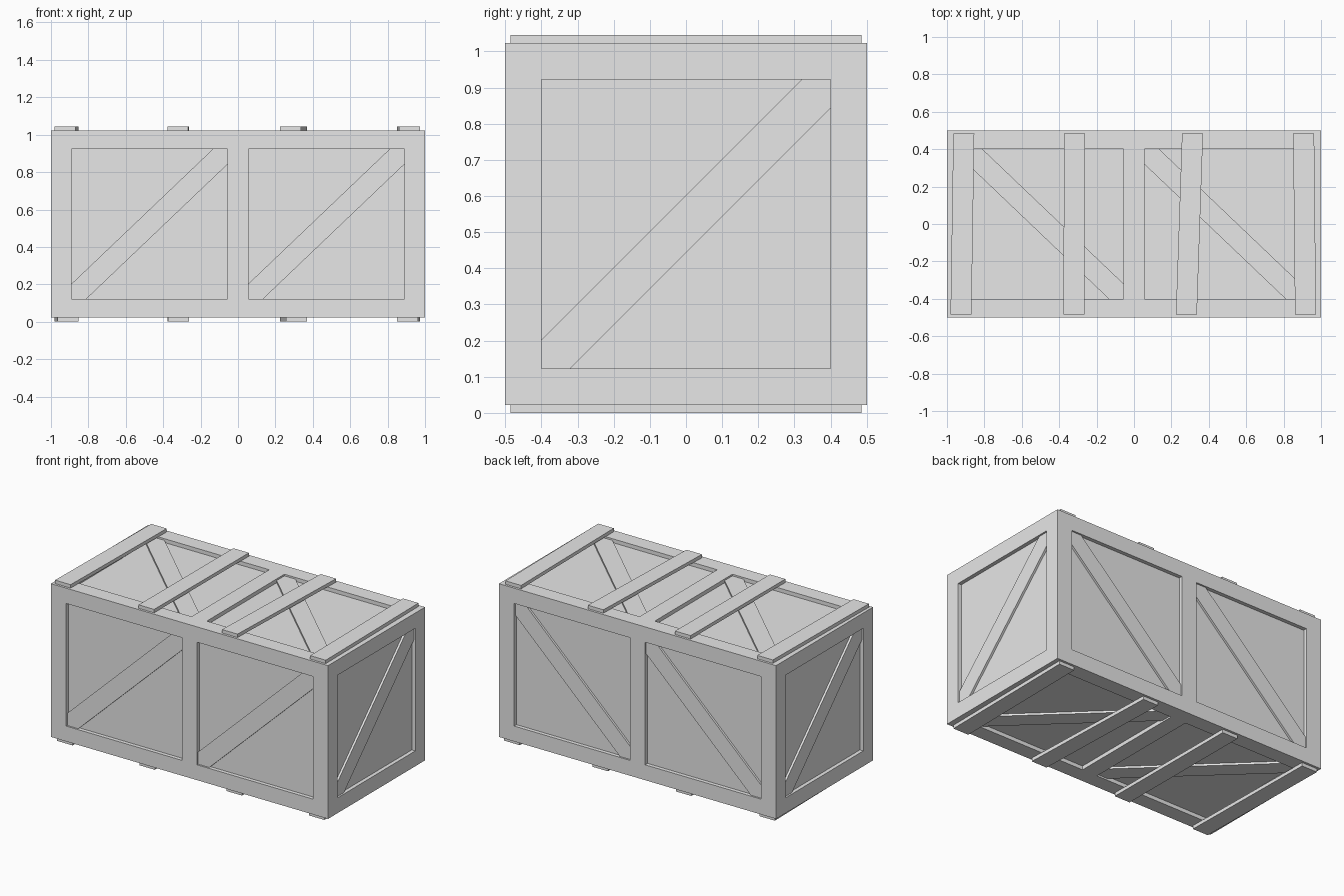
import bpy
import bmesh
from mathutils import Vector

cube = bpy.data.objects.get("Cube")
if cube:
    bpy.data.objects.remove(cube, do_unlink=True)

BASE, TOP = 0.0225, 1.0225        # crate body floor and lid heights
MID = (BASE + TOP) / 2
RECESS = 0.025                    # depth of the panels behind the frame
BRACE = 0.014                     # brace thickness above the panel
X, Y, Z = Vector((1, 0, 0)), Vector((0, 1, 0)), Vector((0, 0, 1))

grey = bpy.data.materials.new("plain grey")
grey.use_nodes = True
grey.diffuse_color = (0.8, 0.8, 0.8, 1)
grey.node_tree.nodes["Principled BSDF"].inputs["Base Color"].default_value = (0.8, 0.8, 0.8, 1)


def finish(name, bm):
    bmesh.ops.recalc_face_normals(bm, faces=bm.faces)
    mesh = bpy.data.meshes.new(name)
    bm.to_mesh(mesh)
    bm.free()
    mesh.materials.append(grey)
    obj = bpy.data.objects.new(name, mesh)
    bpy.context.scene.collection.objects.link(obj)
    return obj


def prism(name, outline, offset):
    """Extrude a flat outline of 3D points along offset."""
    bm = bmesh.new()
    face = bm.faces.new([bm.verts.new(p) for p in outline])
    new = bmesh.ops.extrude_face_region(bm, geom=[face], use_keep_orig=True)["geom"]
    verts = [v for v in new if isinstance(v, bmesh.types.BMVert)]
    bmesh.ops.translate(bm, verts=verts, vec=offset)
    return finish(name, bm)


# Crate body: box cut along the frame lines, openings pushed inwards
bm = bmesh.new()
bmesh.ops.create_cube(bm, size=1)
bmesh.ops.scale(bm, vec=(2, 1, 1), verts=bm.verts)
bmesh.ops.translate(bm, vec=Z * MID, verts=bm.verts)
cuts = [(X, x) for x in (-0.89, -0.055, 0.055, 0.89)]
cuts += [(Y, y) for y in (-0.4, 0.4)] + [(Z, MID + z) for z in (-0.4, 0.4)]
for axis, pos in cuts:
    bmesh.ops.bisect_plane(bm, geom=bm.verts[:] + bm.edges[:] + bm.faces[:],
                           plane_co=axis * pos, plane_no=axis)


def is_opening(face):
    c = face.calc_center_median() - Z * MID
    in_x = 0.055 < abs(c.x) < 0.89
    in_y, in_z = abs(c.y) < 0.4, abs(c.z) < 0.4
    if abs(face.normal.x) > 0.5:
        return in_y and in_z
    return in_x and (in_z if abs(face.normal.y) > 0.5 else in_y)


bm.normal_update()
bmesh.ops.inset_individual(bm, faces=[f for f in bm.faces if is_opening(f)],
                           thickness=0, depth=-RECESS)
finish("crate_body", bm)


# Diagonal braces, running from the low u, low v corner to the opposite one
def brace(name, centre, u, v, normal, w, h=0.4, c=0.08):
    pts = [(-w, -h), (c - w, -h), (w, h - c), (w, h), (w - c, h), (-w, c - h)]
    prism(name, [centre + u * a + v * b for a, b in pts], normal * BRACE)


for side, label in ((-1, "right"), (1, "left")):
    mid = Vector((side * 0.4725, 0, MID))
    depth = 0.5 - RECESS
    for name, n, v in (("front", -Y, Z), ("back", Y, Z), ("top", Z, -Y), ("bottom", -Z, -Y)):
        brace(f"{name}_brace_{label}", mid + n * depth, X, v, n, 0.4175)
    n = X * side
    brace(f"end_brace_{label}", Z * MID + n * (1 - RECESS), Y * side, Z, n, 0.4)

# Slightly crooked cross slats: centre x at the front end and at the back end
slats = [(-0.925, -0.91), (-0.322, -0.317), (0.28, 0.313), (0.917, 0.907)]
half = 0.056
for i, (front, back) in enumerate(slats, 1):
    for label, flip, z, rise in (("top", 1, TOP, Z), ("bottom", -1, BASE, -Z)):
        outline = [Vector((x, y * flip, z)) for x, y in (
            (front - half, -0.485), (front + half, -0.485),
            (back + half, 0.485), (back - half, 0.485))]
        prism(f"{label}_slat_{i}", outline, rise * BASE)
